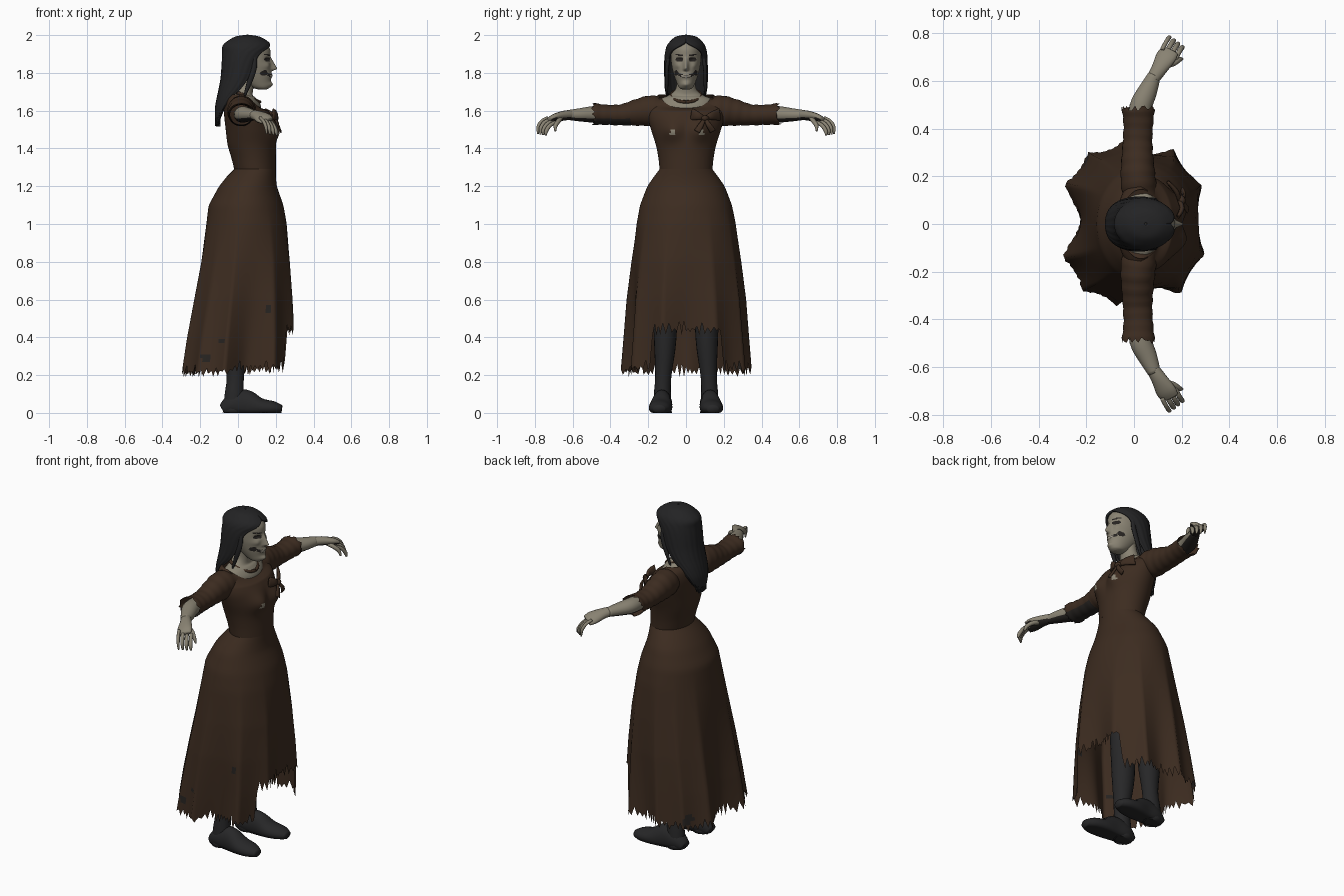
import bpy, bmesh, random
from math import sin, cos, pi, exp, radians
from mathutils import Vector

random.seed(4)
cube = bpy.data.objects.get("Cube")
if cube:
    bpy.data.objects.remove(cube)


def material(name, r, g, b):
    m = bpy.data.materials.new(name)
    m.use_nodes = True
    m.diffuse_color = (r, g, b, 1)
    node = m.node_tree.nodes["Principled BSDF"]
    node.inputs["Base Color"].default_value = (r, g, b, 1)
    node.inputs["Roughness"].default_value = 0.9
    return m


brown = material("dark brown cloth", .046, .025, .0145)
skin = material("grey skin", .25, .225, .17)
black = material("black hair", .017, .017, .018)
boot = material("boot leather", .02, .02, .021)
stain = material("dark stain", .02, .017, .015)
teeth = material("pale teeth", .34, .31, .25)


def grid(name, rows, mats, closed=True, caps=False, rule=None):
    """Skin a list of point rows; the rule picks a material from centre and normal."""
    bm = bmesh.new()
    vs = [[bm.verts.new(p) for p in row] for row in rows]
    n = len(rows[0])
    for a, b in zip(vs, vs[1:]):
        for j in range(n if closed else n - 1):
            k = (j + 1) % n
            bm.faces.new((a[j], a[k], b[k], b[j]))
    if caps:
        bm.faces.new(vs[0])
        bm.faces.new(vs[-1])
    bmesh.ops.remove_doubles(bm, verts=bm.verts, dist=.0002)
    bmesh.ops.recalc_face_normals(bm, faces=bm.faces)
    for f in bm.faces:
        f.smooth = True
        if rule:
            f.material_index = rule(f.calc_center_median(), f.normal)
    me = bpy.data.meshes.new(name)
    bm.to_mesh(me)
    bm.free()
    for m in mats:
        me.materials.append(m)
    ob = bpy.data.objects.new(name, me)
    bpy.context.collection.objects.link(ob)
    return ob


def spline(keys, n):
    """Catmull-Rom rows through the keys, n steps per span."""
    out = []
    for i in range(len(keys) - 1):
        p = [keys[max(0, min(len(keys) - 1, i + d))] for d in (-1, 0, 1, 2)]
        for s in range(n):
            t = s / n
            out.append([.5 * (2 * b + (c - a) * t + (2 * a - 5 * b + 4 * c - d) * t * t
                              + (3 * b - a - 3 * c + d) * t ** 3) for a, b, c, d in zip(*p)])
    return out + [list(keys[-1])]


def at(keys, z):
    """Linear lookup in keys sorted by falling height."""
    for a, b in zip(keys, keys[1:]):
        if z >= b[0]:
            t = max(0, min(1, (a[0] - z) / (a[0] - b[0])))
            return [p + (q - p) * t for p, q in zip(a, b)]
    return list(keys[-1])


def tube(name, keys, mats, ref=(0, 0, 1), sides=16, steps=4, side=1, ripple=0, jag=0, rule=None):
    """Oval tube along keys of x, y, z, two radii; side -1 mirrors in y."""
    path = spline(keys, steps)
    rows = []
    for i, k in enumerate(path):
        a, b = path[max(0, i - 1)], path[min(len(path) - 1, i + 1)]
        t = (Vector(b[:3]) - Vector(a[:3])).normalized()
        u = t.cross(Vector(ref)).normalized()
        v = u.cross(t)
        w = 1 + ripple * sin(i * 1.6)
        row = []
        for j in range(sides):
            ang = 2 * pi * j / sides
            p = Vector(k[:3]) + u * k[3] * w * cos(ang) + v * k[4] * w * sin(ang)
            if jag and i == len(path) - 1:
                p += t * random.uniform(-jag, jag)
            row.append((p.x, p.y * side, max(0, p.z)))
        rows.append(row)
    return grid(name, rows, mats, caps=not jag, rule=rule)


# Skirt: uneven pleats deepen downwards, front hem is cut short, all hems are torn
SKIRT = [(1.29, -.02, .2, .14), (1.25, -.06, .2, .17), (1.2, -.1, .205, .205), (1.1, -.155, .24, .243),
         (1, -.172, .262, .265), (.8, -.212, .291, .296), (.6, -.253, .307, .322), (.4, -.293, .318, .338),
         (.16, -.33, .322, .358)]
PEAKS = [-22, 28, 60, 98, 125, 152, 203, 230, 257, 306, 338]


def pleat(deg):
    """Inward depth of the cloth between two neighbouring pleat ridges."""
    for a, b in zip(PEAKS, PEAKS[1:]):
        if a <= deg < b:
            return .3 * ((b - a) / 51) ** 2 * sin(pi * (deg - a) / (b - a)) ** .9
    return pleat(deg - 360)


COLS = 150
hem = []
for j in range(COLS):
    ang = 2 * pi * j / COLS
    base = .44 if cos(ang) > .82 else .225 + .015 * cos(ang)
    hem.append(base + (random.uniform(0, .05) if j % 2 else -random.uniform(0, .03)))
rows = []
for i in range(56):
    row = []
    for j in range(COLS):
        ang = 2 * pi * j / COLS
        z = max(1.29 - i * .02, hem[j])
        _, x0, x1, ry = at(SKIRT, z)
        depth = max(0, min(1, (1.1 - z) / .88)) ** 1.2
        s = 1 + depth * (.045 * sin(2 * ang) ** 2 - pleat(360 * j / COLS))
        row.append(((x0 + x1) / 2 + (x1 - x0) / 2 * s * cos(ang), ry * s * sin(ang), z))
    rows.append(row)
SPOTS = [(-.17, -.28, .29, .028), (-.09, -.31, .385, .015), (-.2, .24, .26, .022), (.16, -.25, .55, .014)]


def burnt(c, n):
    return int(any((c.x - x) ** 2 + (c.z - z) ** 2 < r * r and c.y * y > 0 for x, y, z, r in SPOTS))


grid("skirt", rows, [brown, stain], rule=burnt)

# Bodice with scooped neckline and two small tears
BODICE = [(1.29, -.02, .2, .14), (1.35, -.035, .2, .146), (1.42, -.055, .2, .16), (1.5, -.065, .195, .185),
          (1.56, -.072, .182, .2), (1.61, -.075, .155, .2), (1.655, -.07, .125, .18), (1.685, -.055, .115, .145)]
rows = []
for z, x0, x1, ry in spline(BODICE, 8):
    row = []
    for j in range(96):
        ang = 2 * pi * j / 96
        y = ry * sin(ang)
        x = (x0 + x1) / 2 + (x1 - x0) / 2 * cos(ang)
        if cos(ang) > 0:
            x += .036 * cos(ang) ** .5 * exp(-((abs(y) - .075) / .055) ** 2 - ((z - 1.495) / .055) ** 2)
        drop = .065 * max(0, cos(ang)) * max(0, (z - 1.6) / .085)
        row.append((x, y, z - drop))
    rows.append(row)


def torn(c, n):
    return int(c.x > .1 and abs(c.z - 1.487) < .011 and abs(abs(c.y - .005) - .075) < .015)


grid("bodice", rows, [brown, skin], rule=torn)

# Upper chest and neck
tube("neck", [(.03, 0, 1.57, .09, .15), (.03, 0, 1.62, .092, .15), (.028, 0, 1.66, .07, .138),
              (.028, 0, 1.685, .052, .085), (.035, 0, 1.72, .046, .053), (.05, 0, 1.79, .045, .05)],
     [skin], ref=(0, 1, 0), sides=32)
cord = [(.035 + .08 * cos(a * pi / 8), .078 * sin(a * pi / 8), 1.68 - .034 * cos(a * pi / 8), .009, .009)
        for a in range(17)]
tube("neck_cord", cord, [brown], sides=8, steps=2)

# Bow lying on the chest
for s, tip, mid_x, tip_x, tail_x in ((1, .177, .178, .142, .2), (-1, .03, .202, .184, .226)):
    tube("bow_loop", [(.19, .1, 1.56, .008, .008), (mid_x, .1 + s * .035, 1.572, .011, .022),
                      (tip_x, tip, 1.58, .008, .034)], [brown], sides=10)
    tube("bow_tail", [(.197, .1, 1.56, .007, .008), (.212, .1 + s * .02, 1.525, .006, .014),
                      (tail_x, .1 + s * .042, 1.49, .005, .017)], [brown], ref=(0, 1, 0), sides=8)
tube("bow_knot", [(.198, .085, 1.56, .012, .01), (.2, .1, 1.56, .016, .016), (.19, .115, 1.56, .012, .01)],
     [brown], sides=10)

# Head with brow, nose, lips and chin formed on one surface
HEAD = [(1.712, .11, .15, .018), (1.722, .075, .165, .036), (1.75, .03, .172, .05), (1.79, -.01, .176, .064),
        (1.84, -.04, .174, .076), (1.89, -.055, .172, .08), (1.93, -.055, .168, .078), (1.965, -.035, .14, .062),
        (1.985, .03, .08, .02)]
rows = []
for z, x0, x1, ry in spline(HEAD, 12):
    row = []
    for j in range(128):
        ang = 2 * pi * j / 128
        x, y = (x0 + x1) / 2 + (x1 - x0) / 2 * cos(ang), ry * sin(ang)
        if cos(ang) > 0:
            ridge = max(0, min((1.885 - z) / .06, (z - 1.808) / .012, 1))
            x += .032 * ridge * exp(-(y / .012) ** 2)
            x -= .012 * exp(-((abs(y) - .034) / .016) ** 2 - ((z - 1.872) / .012) ** 2)
            x += .008 * exp(-((abs(y) - .048) / .016) ** 2 - ((z - 1.838) / .016) ** 2)
            x += .014 * exp(-(y / .025) ** 2 - ((z - 1.738) / .014) ** 2)
            x += .007 * exp(-(y / .03) ** 2 - ((z - 1.785) / .012) ** 2)
        row.append((x, y, z))
    rows.append(row)


def face_paint(c, n):
    y = abs(c.y)
    if c.x < .07:
        return 0
    smile = c.z - 1.782 - 7 * y * y
    if ((y - .035) / .021) ** 2 + ((c.z - 1.872) / .012) ** 2 < 1:
        return 1
    if y < .026 and abs(smile) < .005:
        return 2
    if y < .042 and abs(smile) < .008:
        return 1
    if abs(c.z - 1.895 - (y - .035) * .15) < .004 and .014 < y < .058:
        return 1
    return int(((y - .052) / .01) ** 2 + ((c.z - 1.8) / .014) ** 2 < 1)


grid("head", rows, [skin, stain, teeth], caps=True, rule=face_paint)

# Hair: a sheet wrapped round the back, opening at the face and tapering down the back
HAIR = [(1.996, .05, .004, .004, 180), (1.987, .05, .06, .05, 180), (1.965, .05, .1, .078, 180),
        (1.94, .048, .124, .096, 158), (1.905, .042, .119, .105, 130), (1.85, .03, .11, .109, 120),
        (1.78, .015, .1, .109, 115), (1.72, -.01, .085, .106, 108), (1.67, -.042, .064, .096, 98),
        (1.62, -.07, .045, .08, 92), (1.58, -.086, .03, .06, 90), (1.55, -.098, .018, .038, 90)]
rows = []
path = spline(HAIR, 5)
for i, (z, cx, rx, ry, phi) in enumerate(path):
    row = []
    for j in range(65):
        ang = pi + radians(min(phi, 180)) * (j / 32 - 1)
        lock = 1 + .01 * sin(j * 1.4) * min(1, i / 30)
        fall = random.uniform(-.02, .035) if i == len(path) - 1 else 0
        row.append((cx + rx * lock * cos(ang), ry * lock * sin(ang), z - fall))
    rows.append(row)
hair = grid("hair", rows, [black], closed=False)
thick = hair.modifiers.new("thickness", "SOLIDIFY")
thick.thickness = .012
thick.offset = 0


def under(c, n):
    return int(n.z < -.55 and abs(c.y) > .34)


def sleeve_stain(c, n):
    return int(n.z < -.45 and c.y < -.29)


# Paired parts
for side, label in ((1, "left"), (-1, "right")):
    tube(label + "_hair_lock", [(.085, .088, 1.91, .012, .01), (.085, .1, 1.83, .015, .01),
                                (.06, .102, 1.75, .014, .009), (.03, .1, 1.665, .004, .003)],
         [black], ref=(0, 1, 0), sides=8, side=side)
    tube(label + "_sleeve", [(.03, .1, 1.6, .07, .06), (.018, .18, 1.6, .074, .08), (.015, .26, 1.59, .068, .07),
                             (.015, .34, 1.578, .062, .056), (.018, .42, 1.578, .062, .053),
                             (.018, .487, 1.582, .07, .058)],
         [brown, stain], sides=32, steps=6, side=side, ripple=.025, jag=.018, rule=sleeve_stain)
    tube(label + "_forearm", [(.02, .4, 1.578, .042, .04), (.028, .49, 1.58, .047, .043),
                              (.058, .56, 1.578, .04, .035), (.086, .625, 1.577, .027, .026)],
         [skin, stain], sides=24, side=side, rule=under)
    # Hand, tilted down towards the thumb
    tube(label + "_palm", [(.08, .61, 1.578, .028, .026), (.105, .65, 1.573, .034, .025),
                           (.134, .7, 1.56, .044, .021), (.152, .728, 1.548, .038, .013)],
         [skin, stain], ref=(-.3, .2, 1), side=side, rule=under)
    for k in range(4):
        x, y, z = .118 + .018 * k, .732 - .014 * k, 1.562 - .008 * k
        r = .0105 if k else .009
        tube(label + "_finger", [(x, y, z, r, r), (x + .016, y + .03, z - .016, r, r),
                                 (x + .029, y + .05, z - .046, r, r),
                                 (x + .034, y + .052, z - .086 + .006 * k, r * .5, r * .5)],
             [skin], sides=10, side=side)
    tube(label + "_thumb", [(.125, .665, 1.562, .016, .014), (.165, .675, 1.545, .013, .012),
                            (.19, .69, 1.522, .011, .011), (.203, .692, 1.492, .005, .005)],
         [skin], sides=10, side=side)
    tube(label + "_boot_leg", [(-.01, .11, .75, .075, .07), (-.015, .11, .4, .066, .06), (-.014, .12, .2, .046, .043),
                               (-.02, .125, .1, .05, .045), (-.025, .125, 0, .056, .05)],
         [boot], ref=(0, 1, 0), sides=20, side=side)
    tube(label + "_boot_foot", [(-.082, .125, .015, .034, .03), (-.03, .125, .04, .052, .06),
                                (.04, .128, .045, .052, .078), (.12, .134, .03, .062, .048),
                                (.19, .14, .025, .054, .036), (.232, .142, .02, .03, .02)],
         [boot], sides=20, side=side)
